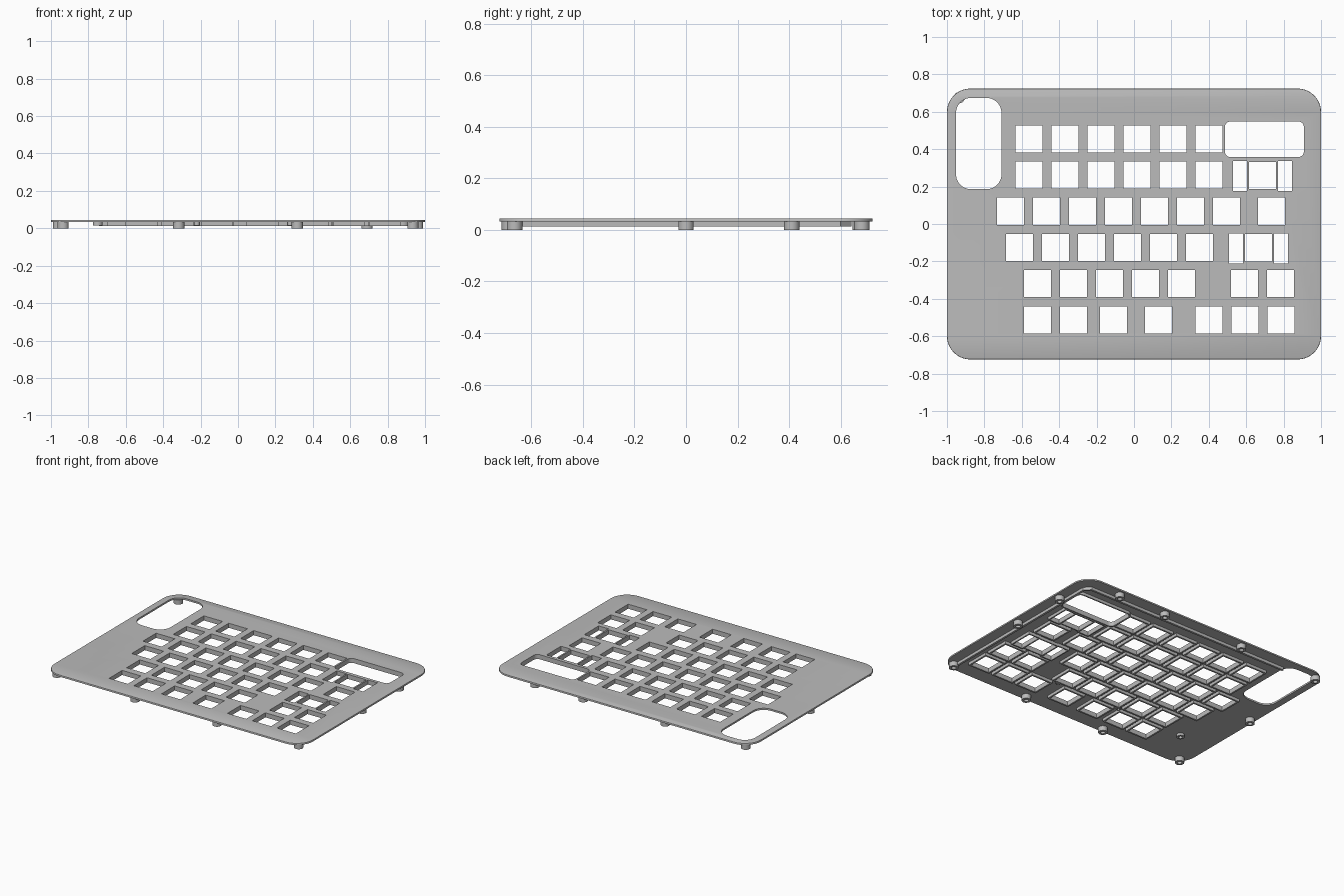
import bpy, bmesh, math
from mathutils import Vector

if "Cube" in bpy.data.objects:
    bpy.data.objects.remove(bpy.data.objects["Cube"], do_unlink=True)

grey = bpy.data.materials.new("plain_grey")
grey.use_nodes = True
grey.diffuse_color = (0.5, 0.5, 0.5, 1)
grey.node_tree.nodes["Principled BSDF"].inputs["Base Color"].default_value = (0.5, 0.5, 0.5, 1)

TOP, UNDER, RIM_LOW = 0.045, 0.033, 0.013
HALF_X, HALF_Y, CORNER = 1.0, 0.724, 0.125


def rect(x, y, w, h, r=0.0, steps=10):
    """Rectangle outline, with rounded corners when r is given."""
    if not r:
        return [(x + sx * w / 2, y + sy * h / 2) for sx, sy in ((1, 1), (-1, 1), (-1, -1), (1, -1))]
    pts = []
    for q, (sx, sy) in enumerate(((1, 1), (-1, 1), (-1, -1), (1, -1))):
        for i in range(steps + 1):
            a = math.pi / 2 * (q + i / steps)
            pts.append((x + sx * (w / 2 - r) + r * math.cos(a), y + sy * (h / 2 - r) + r * math.sin(a)))
    return pts


def circle(x, y, r, n=24):
    return [(x + r * math.cos(math.tau * i / n), y + r * math.sin(math.tau * i / n)) for i in range(n)]


def sheet(name, outlines, low, high):
    """Solid between two heights, filled between nested outlines."""
    curve = bpy.data.curves.new(name, "CURVE")
    curve.dimensions, curve.fill_mode = "2D", "BOTH"
    curve.extrude = (high - low) / 2
    for pts in outlines:
        spline = curve.splines.new("POLY")
        spline.points.add(len(pts) - 1)
        for p, (x, y) in zip(spline.points, pts):
            p.co = (x, y, 0, 1)
        spline.use_cyclic_u = True
    temp = bpy.data.objects.new(name + "_outline", curve)
    bpy.context.collection.objects.link(temp)
    deps = bpy.context.evaluated_depsgraph_get()
    mesh = bpy.data.meshes.new_from_object(temp.evaluated_get(deps))
    bpy.data.objects.remove(temp, do_unlink=True)
    bpy.data.curves.remove(curve)
    bm = bmesh.new()
    bm.from_mesh(mesh)
    bmesh.ops.remove_doubles(bm, verts=bm.verts, dist=0.00005)
    bmesh.ops.translate(bm, verts=bm.verts, vec=Vector((0, 0, (low + high) / 2)))
    bmesh.ops.recalc_face_normals(bm, faces=bm.faces)
    bm.to_mesh(mesh)
    bm.free()
    mesh.name = name
    mesh.materials.clear()
    mesh.materials.append(grey)
    obj = bpy.data.objects.new(name, mesh)
    bpy.context.collection.objects.link(obj)
    return obj


# Key openings, row by row from the back: (x, y, width, height, rim)
PITCH, KEY = 0.1925, 0.145


def run(start, count):
    return [start + PITCH * i for i in range(count)]


rows = [
    run(-0.561, 6),
    run(-0.561, 6),
    run(-0.66, 7) + [0.735],
    run(-0.612, 6),
    run(-0.516, 5) + run(0.591, 2),
    run(-0.516, 2) + [-0.11, 0.131] + run(0.4, 3),
]
openings = []
for i, row in enumerate(rows):
    openings += [(x, 0.455 - 0.1935 * i, KEY, KEY, 0.012) for x in row]

# Wide keys with a stabiliser slot on each side
for x, y in ((0.687, 0.26), (0.666, -0.127)):
    openings.append((x, y, KEY, KEY, 0.009))
    for side in (-1, 1):
        openings.append((x + side * 0.12, y - 0.004, 0.075, 0.16, 0.009))

# Rounded openings for the knob strip and the display
tall_opening = rect(-0.83, 0.43, 0.243, 0.488, 0.08)
wide_opening = rect(0.697, 0.453, 0.423, 0.19, 0.03)

# Top plate
plate = sheet("top_plate",
              [rect(0, 0, 2 * HALF_X, 2 * HALF_Y, CORNER), tall_opening, wide_opening]
              + [rect(*o[:4]) for o in openings], UNDER, TOP)


def on_outline(v):
    dx, dy = abs(v.co.x) - HALF_X + CORNER, abs(v.co.y) - HALF_Y + CORNER
    return v.co.z > TOP - 0.001 and math.hypot(max(dx, 0), max(dy, 0)) > CORNER - 0.002


# Softened outer top edge
bm = bmesh.new()
bm.from_mesh(plate.data)
edges = [e for e in bm.edges if all(on_outline(v) for v in e.verts)
         and len(e.link_faces) == 2 and e.calc_face_angle(0) > 1]
bmesh.ops.bevel(bm, geom=edges, offset=0.004, segments=2, profile=0.5, affect="EDGES")
bm.to_mesh(plate.data)
bm.free()

# Rims under the openings
for x, y, w, h, rim in openings:
    sheet("key_rim", [rect(x, y, w + 2 * rim, h + 2 * rim), rect(x, y, w, h)], RIM_LOW, UNDER)
sheet("display_rim", [rect(0.697, 0.453, 0.441, 0.208, 0.039), wide_opening], RIM_LOW, UNDER)

# Stiffening ridge along the left side and the back
sheet("edge_ridge", [[(0.912, -0.64), (0.927, -0.64), (0.927, 0.6), (0.887, 0.642), (-0.7, 0.642),
                      (-0.7, 0.627), (0.88, 0.627), (0.912, 0.594)]], RIM_LOW, UNDER)

# Hollow mounting posts round the edge
posts = [(-0.935, 0.675), (0.69, 0.682), (0.96, 0.41)]
for side in (-1, 1):
    posts += [(side * 0.96, 0), (side * 0.935, -0.665), (side * 0.317, -0.685), (side * 0.317, 0.682)]
for x, y in posts:
    sheet("mounting_post", [circle(x, y, 0.03), circle(x, y, 0.015)], 0, UNDER)

# Short bosses between the keys
for x, y, r in ((-0.75, -0.435, 0.026), (0.28, -0.416, 0.015), (-0.22, -0.416, 0.015)):
    sheet("short_boss", [circle(x, y, r), circle(x, y, r * 0.5)], 0.016, UNDER)

# Smooth rounded walls, crisp edges
bpy.ops.object.select_all(action="DESELECT")
for obj in bpy.context.collection.objects:
    if obj.type == "MESH" and grey.name in obj.data.materials:
        obj.select_set(True)
bpy.context.view_layer.objects.active = plate
bpy.ops.object.shade_smooth_by_angle(angle=math.radians(30))
